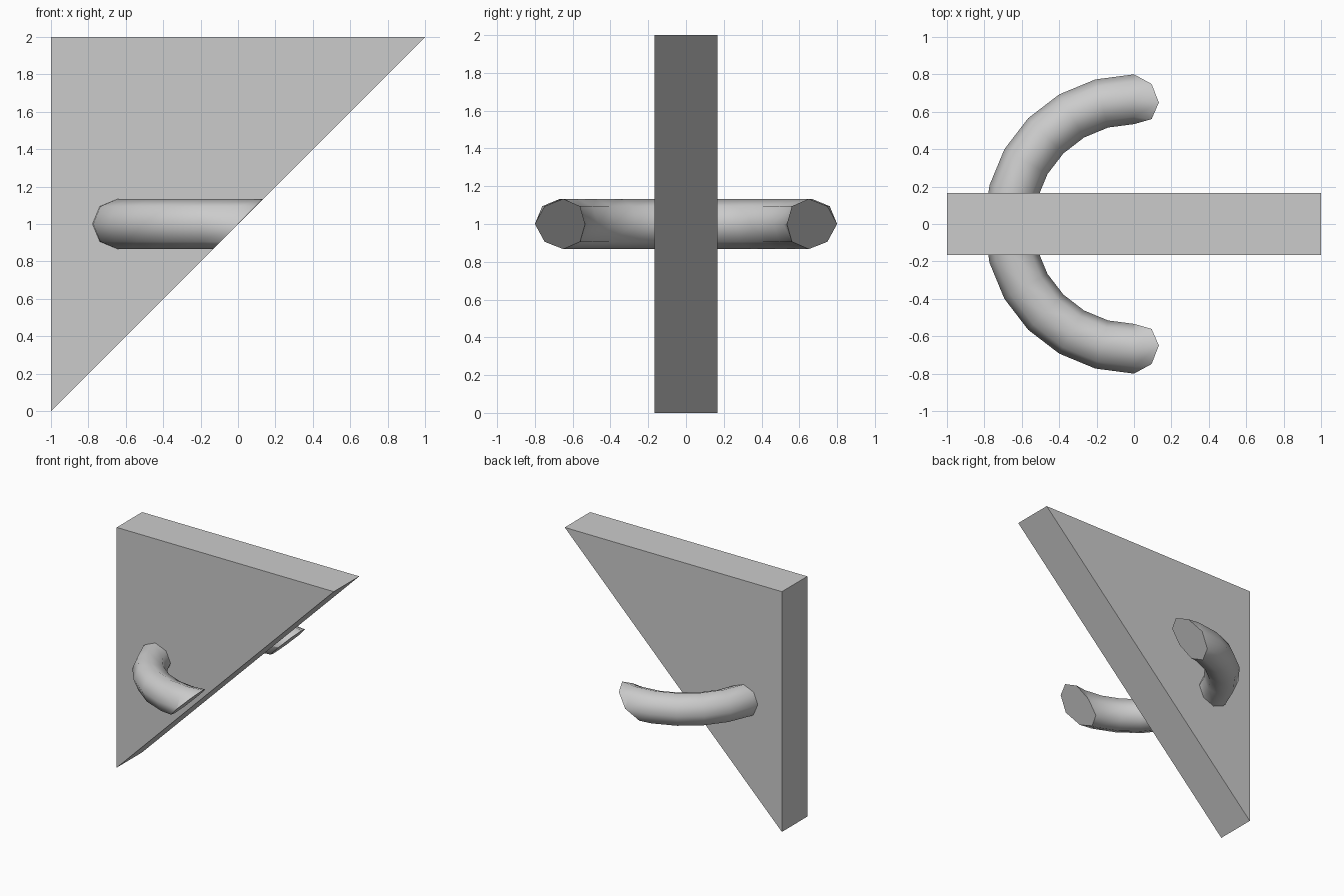
import bpy, bmesh, math
from mathutils import Vector

cube = bpy.data.objects.get("Cube")
if cube:
    bpy.data.objects.remove(cube, do_unlink=True)

HALF = 0.167           # half the plate thickness
RING, TUBE = 0.667, 0.133
SIDES, STEPS = 8, 24

grey = bpy.data.materials.new("plain_grey")
grey.use_nodes = True
colour = (0.6, 0.6, 0.6, 1)
grey.diffuse_color = colour
grey.node_tree.nodes["Principled BSDF"].inputs["Base Color"].default_value = colour


def finish(bm, name):
    bmesh.ops.recalc_face_normals(bm, faces=bm.faces)
    mesh = bpy.data.meshes.new(name)
    bm.to_mesh(mesh)
    bm.free()
    mesh.materials.append(grey)
    obj = bpy.data.objects.new(name, mesh)
    bpy.context.collection.objects.link(obj)
    return obj


# Triangular plate: extruded right triangle
bm = bmesh.new()
corners = [(-1, 0), (1, 2), (-1, 2)]
face = bm.faces.new([bm.verts.new((x, -HALF, z)) for x, z in corners])
side = bmesh.ops.extrude_face_region(bm, geom=[face])["geom"]
moved = [v for v in side if isinstance(v, bmesh.types.BMVert)]
bmesh.ops.translate(bm, verts=moved, vec=(0, 2 * HALF, 0))
finish(bm, "triangular_plate")

# Curved bar: eight-sided section spun into a ring
bm = bmesh.new()
section = []
for i in range(SIDES):
    a = math.tau * i / SIDES
    section.append(bm.verts.new((RING + TUBE * math.cos(a), 0, 1 + TUBE * math.sin(a))))
loop = [bm.edges.new((section[i - 1], section[i])) for i in range(SIDES)]
bmesh.ops.spin(bm, geom=section + loop, cent=(0, 0, 0), axis=(0, 0, 1),
               angle=math.tau, steps=STEPS, use_merge=False)
bmesh.ops.remove_doubles(bm, verts=bm.verts, dist=0.0005)
for f in bm.faces:
    f.smooth = True

# Ring cut flush with the sloping edge of the plate, ends capped
slope = Vector((1, 0, -1)).normalized()
cut = bmesh.ops.bisect_plane(bm, geom=bm.verts[:] + bm.edges[:] + bm.faces[:],
                             plane_co=(0, 0, 1), plane_no=slope, clear_outer=True)
rim = [e for e in cut["geom_cut"] if isinstance(e, bmesh.types.BMEdge)]
bmesh.ops.holes_fill(bm, edges=rim, sides=0)
for e in rim:
    e.smooth = False
    for f in e.link_faces:
        if all(abs((v.co - Vector((0, 0, 1))).dot(slope)) < 0.001 for v in f.verts):
            f.smooth = False
finish(bm, "curved_bar")
